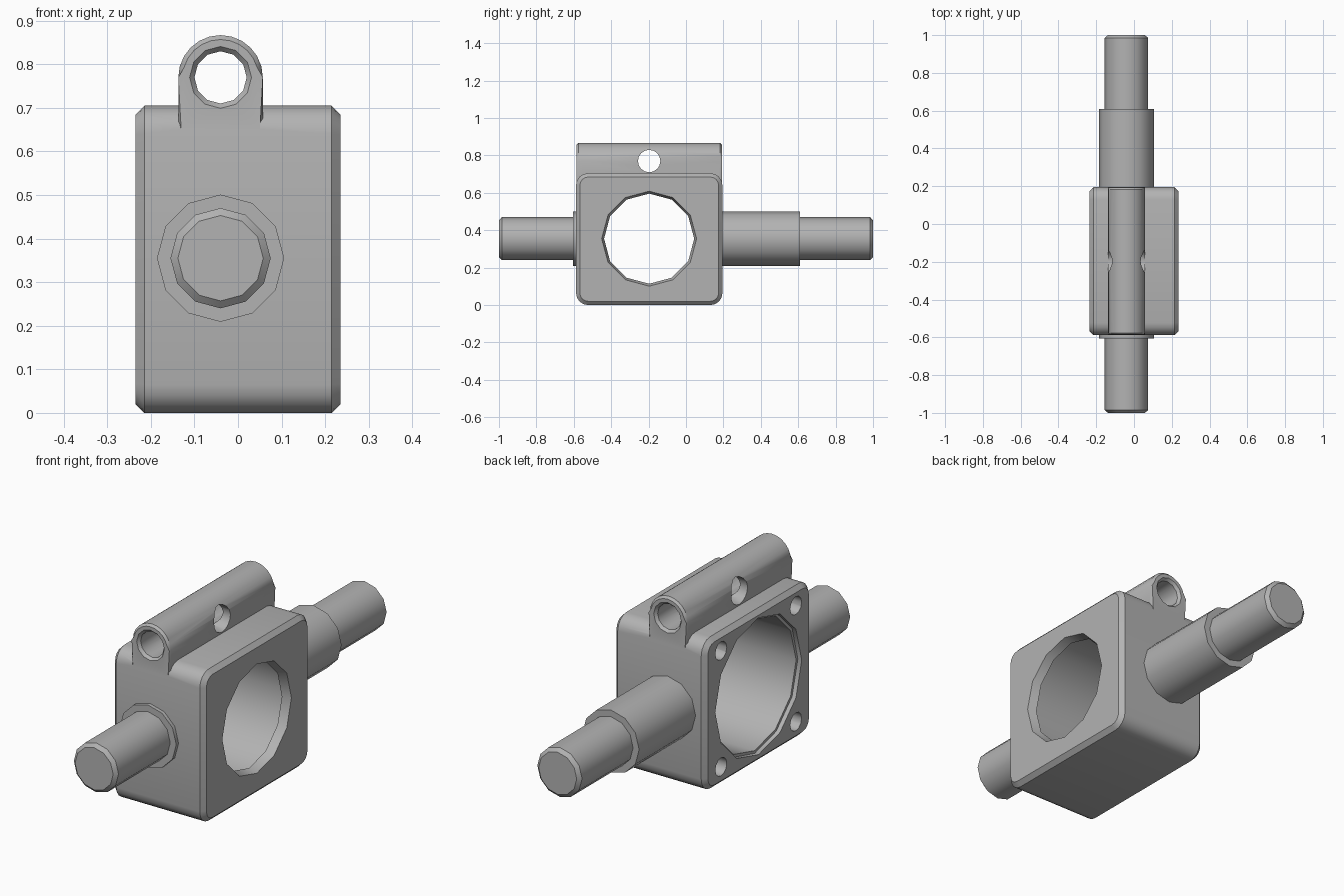
import bpy, bmesh
from math import sin, cos, pi

if "Cube" in bpy.data.objects:
    bpy.data.objects.remove(bpy.data.objects["Cube"], do_unlink=True)

steel = bpy.data.materials.new("grey_steel")
steel.use_nodes = True
GREY = (0.45, 0.45, 0.45, 1)
steel.diffuse_color = GREY
steel.node_tree.nodes["Principled BSDF"].inputs["Base Color"].default_value = GREY

SHAFT_X, MID_Y, MID_Z, LUG_Z = -0.04, -0.197, 0.355, 0.77
FRONT, BACK, HALF_X, TOP = -0.588, 0.195, 0.235, 0.705


def place(axis, t, u, v):
    return (t, u, v) if axis == "x" else (u, t, v)


def make_object(name, bm):
    bmesh.ops.recalc_face_normals(bm, faces=bm.faces[:])
    mesh = bpy.data.meshes.new(name)
    bm.to_mesh(mesh)
    bm.free()
    mesh.materials.append(steel)
    obj = bpy.data.objects.new(name, mesh)
    bpy.context.collection.objects.link(obj)
    return obj


def loft(bm, rings):
    """Skin closed loops of points and cap both ends."""
    loops = [[bm.verts.new(p) for p in ring] for ring in rings]
    for a, b in zip(loops, loops[1:]):
        for i in range(len(a)):
            j = (i + 1) % len(a)
            bm.faces.new((a[i], a[j], b[j], b[i]))
    bm.faces.new(loops[0])
    bm.faces.new(loops[-1])
    return loops


def turned(name, axis, cu, cv, steps, sides=12):
    """Turned part along an axis; steps are (position, radius)."""
    bm = bmesh.new()
    turns = [2 * pi * i / sides for i in range(sides)]
    loft(bm, [[place(axis, t, cu + r * cos(a), cv + r * sin(a)) for a in turns]
              for t, r in steps])
    return make_object(name, bm)


def prism(name, axis, outline, start, end, chamfer):
    """Extruded outline with chamfered end rims."""
    bm = bmesh.new()
    loops = loft(bm, [[place(axis, t, u, v) for u, v in outline] for t in (start, end)])
    caps = [set(loop) for loop in loops]
    rims = [e for e in bm.edges if any(set(e.verts) <= cap for cap in caps)]
    bmesh.ops.bevel(bm, geom=rims, offset=chamfer, segments=1, affect="EDGES")
    return make_object(name, bm)


def arc(cu, cv, r, start, end, count):
    angles = [start + (end - start) * i / count for i in range(count + 1)]
    return [(cu + r * cos(a), cv + r * sin(a)) for a in angles]


def combine(target, other, operation):
    mod = target.modifiers.new(operation, "BOOLEAN")
    mod.operation = operation
    mod.solver = "EXACT"
    mod.object = other
    bpy.context.view_layer.update()
    graph = bpy.context.evaluated_depsgraph_get()
    mesh = bpy.data.meshes.new_from_object(target.evaluated_get(graph))
    target.modifiers.clear()
    target.data = mesh
    bpy.data.objects.remove(other, do_unlink=True)


# Block with rounded corners
R = 0.065
corners = [(BACK - R, TOP - R), (FRONT + R, TOP - R), (FRONT + R, R), (BACK - R, R)]
outline = []
for k, (cy, cz) in enumerate(corners):
    outline += arc(cy, cz, R, k * pi / 2, (k + 1) * pi / 2, 4)
housing = prism("housing", "x", outline, -HALF_X, HALF_X, 0.02)

# Arched clamp rail along the top
rail_r = 0.097
arch = arc(SHAFT_X, LUG_Z, rail_r, 0, pi, 12)
arch += [(SHAFT_X - rail_r, 0.58), (SHAFT_X + rail_r, 0.58)]
rail = prism("clamp_rail", "y", arch, FRONT + 0.002, BACK - 0.002, 0.01)
combine(housing, rail, "UNION")

# Main bore: wide from the left of the front view, narrow lip at the far wall
combine(housing, turned("bore_cutter", "x", MID_Y, MID_Z, [
    (-0.26, 0.318), (-0.215, 0.318), (-0.215, 0.305), (0.195, 0.305),
    (0.195, 0.241), (0.235, 0.254), (0.26, 0.262)]), "DIFFERENCE")

# Four screw holes around the wide opening
for sy in (-1, 1):
    for sz in (-1, 1):
        combine(housing, turned("screw_cutter", "x", MID_Y + sy * 0.275, MID_Z + sz * 0.27,
                                [(-0.3, 0.042), (-0.02, 0.042)]), "DIFFERENCE")

# Rail bore with countersunk mouths, then the cross hole
combine(housing, turned("rail_bore_cutter", "y", SHAFT_X, LUG_Z, [
    (FRONT - 0.02, 0.071), (FRONT + 0.002, 0.071), (FRONT + 0.015, 0.06),
    (BACK - 0.015, 0.06), (BACK - 0.002, 0.071), (BACK + 0.02, 0.071)]), "DIFFERENCE")
combine(housing, turned("cross_hole_cutter", "x", MID_Y, LUG_Z,
                        [(-0.3, 0.06), (0.2, 0.06)], 16), "DIFFERENCE")

# Stepped shafts on the front and the back
front_shaft = turned("front_shaft", "y", SHAFT_X, MID_Z, [
    (-1, 0.098), (-0.985, 0.115), (-0.605, 0.115), (-0.605, 0.146), (FRONT + 0.02, 0.146)])
back_shaft = turned("back_shaft", "y", SHAFT_X, MID_Z, [
    (BACK - 0.02, 0.146), (0.61, 0.146), (0.61, 0.115), (0.985, 0.115), (1, 0.098)])

# Smooth the curved walls, keep the rims sharp
bpy.ops.object.select_all(action="DESELECT")
for obj in (housing, front_shaft, back_shaft):
    obj.select_set(True)
bpy.context.view_layer.objects.active = housing
bpy.ops.object.shade_smooth_by_angle(angle=0.6)
